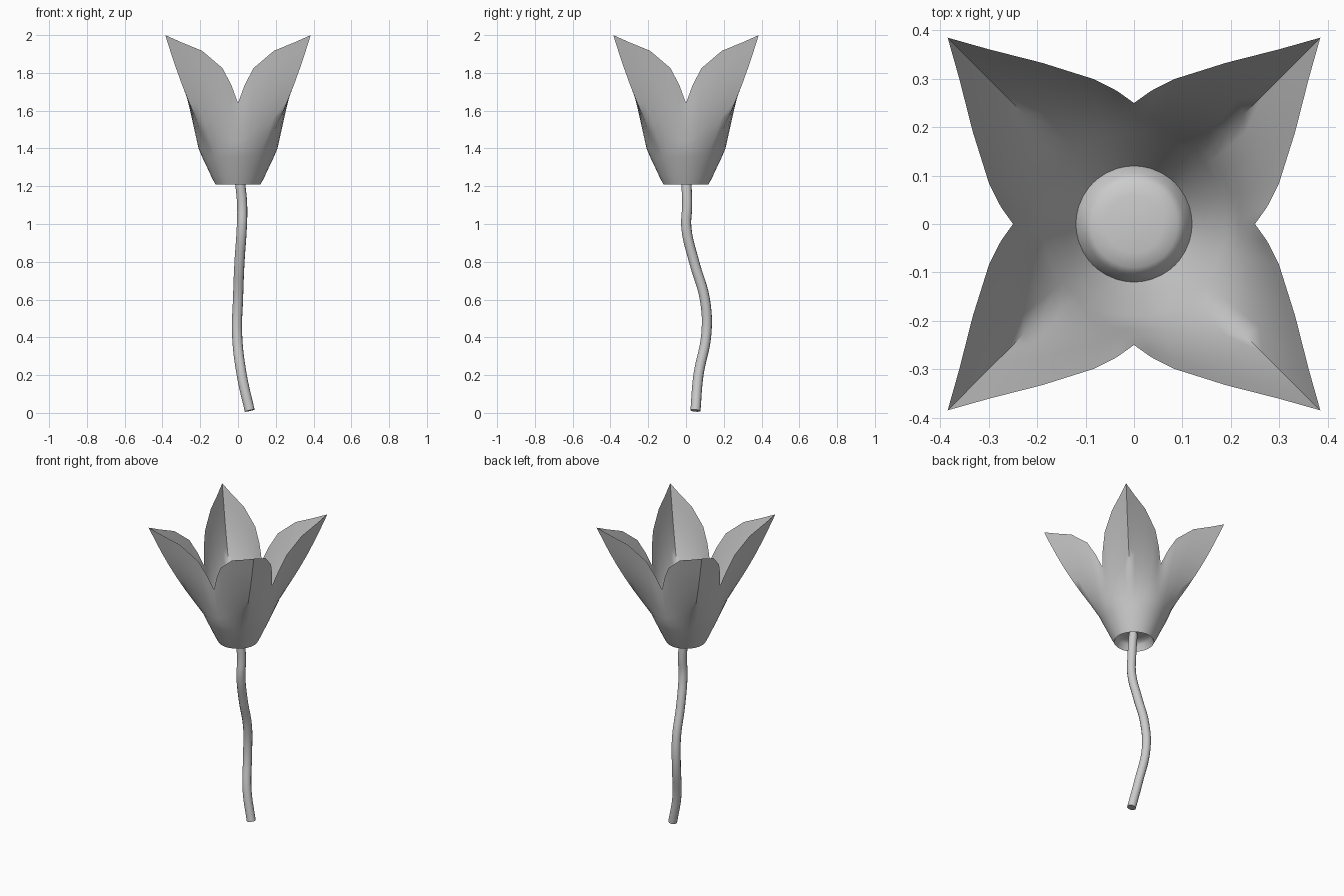
import bpy, bmesh
from math import sin, cos, pi, radians
from mathutils import Vector, Matrix

if "Cube" in bpy.data.objects:
    bpy.data.objects.remove(bpy.data.objects["Cube"])


def smooth(obj, angle):
    bpy.ops.object.select_all(action='DESELECT')
    obj.select_set(True)
    bpy.context.view_layer.objects.active = obj
    bpy.ops.object.shade_smooth_by_angle(angle=radians(angle))


# Stem: thin tube along a gently winding path
path = [(0.062, 0.05, 0.012), (0.02, 0.066, 0.2), (-0.005, 0.108, 0.42),
        (0.0, 0.1, 0.6), (0.008, 0.043, 0.8), (0.02, 0.002, 0.98),
        (0.022, 0.006, 1.1), (0.006, 0.0, 1.262)]
curve = bpy.data.curves.new("stem", 'CURVE')
curve.dimensions = '3D'
curve.bevel_depth = 0.027
curve.bevel_resolution = 4
curve.resolution_u = 6
curve.use_fill_caps = True
spline = curve.splines.new('BEZIER')
spline.bezier_points.add(len(path) - 1)
for p, co in zip(spline.bezier_points, path):
    p.co = co
    p.handle_left_type = p.handle_right_type = 'AUTO'
bpy.context.collection.objects.link(bpy.data.objects.new("stem", curve))

# Blossom: round cup that opens into four pointed petals at the corners.
# Half of one side: rim points (across, outward, height) from notch to tip.
rim = [(0, 0.25, 1.64), (0.035, 0.275, 1.735), (0.082, 0.299, 1.825),
       (0.19, 0.333, 1.917), (0.3, 0.361, 1.962), (0.385, 0.385, 2.0)]
angles = [0, 8, 17, 29, 39, 45]
# Cup rings (radius, height), from floor centre out over the base lip
rings = [(0.06, 1.268), (0.09, 1.262), (0.104, 1.25), (0.12, 1.21),
         (0.143, 1.255), (0.166, 1.305), (0.19, 1.355), (0.209, 1.40)]
ROWS = 7


def column(i, sign):
    """Points from floor to rim for one column of the front side."""
    a = radians(angles[i])
    pts = [Vector((sign * r * sin(a), -r * cos(a), z)) for r, z in rings]
    start = pts[-1].copy()
    u, w, z = rim[i]
    end = Vector((sign * u, -w, z))
    out = Vector((sign * sin(a), -cos(a), 0))
    bulge = 0.004 + 0.018 * (i / 5) ** 2
    for k in range(1, ROWS + 1):
        v = k / ROWS
        pts.append(start.lerp(end, v) + out * bulge * sin(pi * v))
    return pts


bm = bmesh.new()
cols = []
for side in range(4):
    rot = Matrix.Rotation(side * pi / 2, 3, 'Z')
    for j in range(-5, 5):
        pts = column(abs(j), -1 if j < 0 else 1)
        cols.append([bm.verts.new(rot @ p) for p in pts])
centre = bm.verts.new((0, 0, 1.27))
for c, d in zip(cols, cols[1:] + cols[:1]):
    bm.faces.new((centre, c[0], d[0]))
    for k in range(len(c) - 1):
        bm.faces.new((c[k], c[k + 1], d[k + 1], d[k]))
bmesh.ops.recalc_face_normals(bm, faces=bm.faces)
mesh = bpy.data.meshes.new("blossom")
bm.to_mesh(mesh)
bm.free()
blossom = bpy.data.objects.new("blossom", mesh)
bpy.context.collection.objects.link(blossom)
smooth(blossom, 60)
